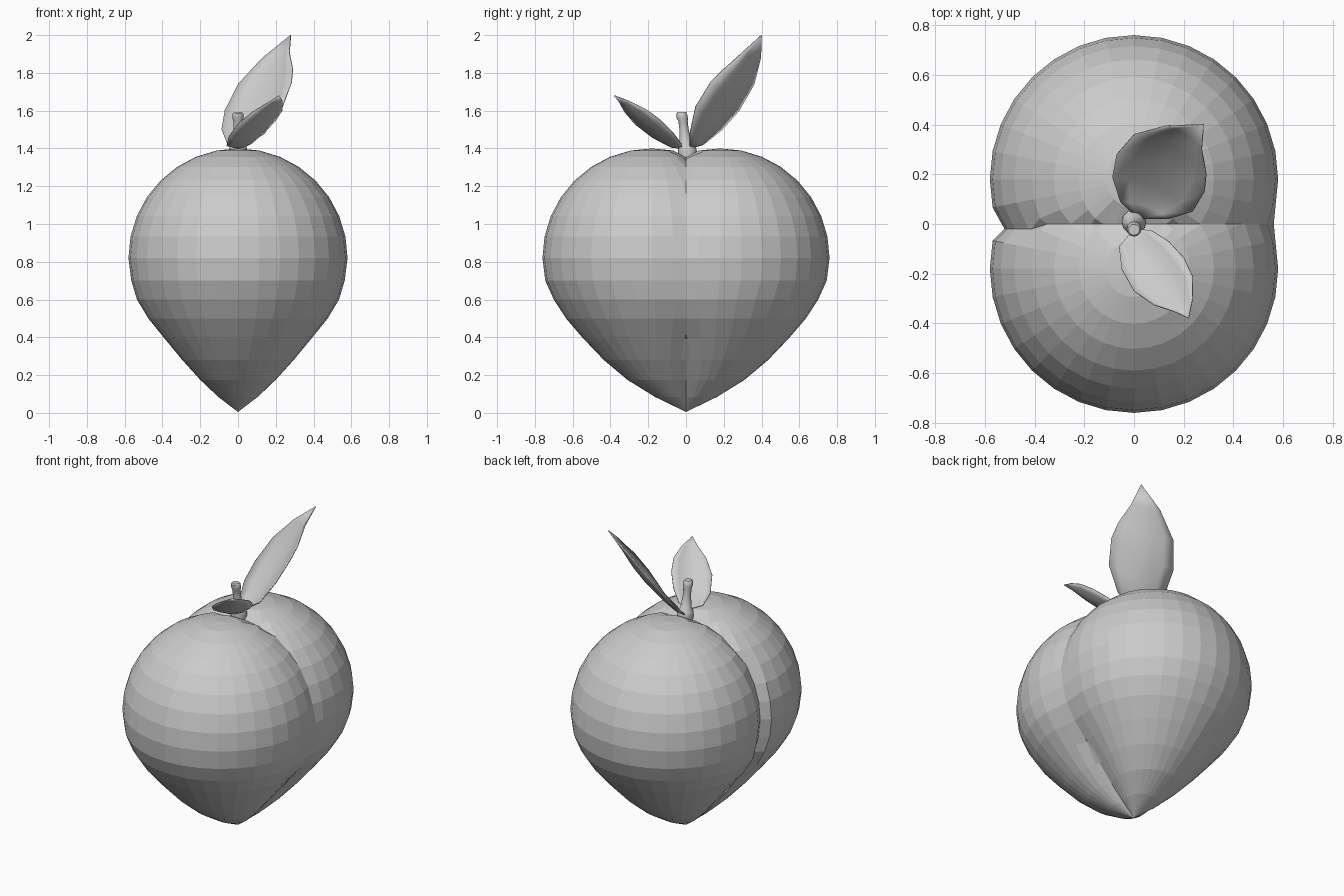
import bpy, bmesh, math
from mathutils import Vector

if "Cube" in bpy.data.objects:
    bpy.data.objects.remove(bpy.data.objects["Cube"])

grey = bpy.data.materials.new("plain_grey")
grey.diffuse_color = (0.6, 0.6, 0.6, 1)
grey.use_nodes = True
grey.node_tree.nodes["Principled BSDF"].inputs["Base Color"].default_value = grey.diffuse_color


def finish(name, bm, smooth):
    bmesh.ops.recalc_face_normals(bm, faces=bm.faces)
    for f in bm.faces:
        f.smooth = smooth
    me = bpy.data.meshes.new(name)
    bm.to_mesh(me)
    bm.free()
    me.materials.append(grey)
    ob = bpy.data.objects.new(name, me)
    bpy.context.collection.objects.link(ob)
    return ob


def loft(bm, rings, sides):
    """Rings of (z, radius, y centre); zero radius makes a pole."""
    rows = []
    for z, r, c in rings:
        if r < 1e-4:
            rows.append([bm.verts.new((0, c, z))] * sides)
        else:
            rows.append([bm.verts.new((r * math.cos(2 * math.pi * i / sides),
                                       c + r * math.sin(2 * math.pi * i / sides), z))
                         for i in range(sides)])
    for a, b in zip(rows, rows[1:]):
        for i in range(sides):
            j = (i + 1) % sides
            vs = list(dict.fromkeys([a[i], a[j], b[j], b[i]]))
            bm.faces.new(vs)
    return rows


# fruit: round lobe pulled to a point below, cut at y = 0 and mirrored
R, ZC, YC = 0.58, 0.82, 0.18
rings = [(ZC + R * math.cos(math.radians(11.25 * k)),
          R * math.sin(math.radians(11.25 * k)), YC) for k in range(9)]
rings += [(.70, .565, .18), (.60, .535, .165), (.50, .475, .16), (.395, .39, .155),
          (.28, .295, .14), (.175, .2, .11), (.085, .105, .06), (.005, 0, 0)]
bm = bmesh.new()
loft(bm, rings, 32)
bmesh.ops.bisect_plane(bm, geom=bm.verts[:] + bm.edges[:] + bm.faces[:], dist=1e-5,
                       plane_co=(0, 0, 0), plane_no=(0, 1, 0), clear_inner=True)
half = bm.verts[:] + bm.edges[:] + bm.faces[:]
dup = bmesh.ops.duplicate(bm, geom=half)["geom"]
for v in dup:
    if isinstance(v, bmesh.types.BMVert):
        v.co.y = -v.co.y
bmesh.ops.remove_doubles(bm, verts=bm.verts, dist=0.0005)
# crease: deep on the left, fading out low on the right, dipped under the stem
for v in bm.verts:
    if abs(v.co.y) < 1e-3 and v.co.z > 0.02:
        if v.co.x < -0.1:
            v.co.x *= 0.95
            if v.co.z < 1.2:
                v.co.y = -0.02
        elif v.co.x > 0.1 and v.co.z < 0.9:
            v.co.x *= 1.025
        if abs(v.co.x) < 0.2 and v.co.z > 1.2:
            v.co.z -= 0.015
finish("fruit", bm, False)

# stem with a flared foot and a knob on top
bm = bmesh.new()
rows = loft(bm, [(1.32, .045, .008), (1.385, .05, .008), (1.405, .047, .006), (1.425, .033, .0),
                 (1.50, .024, -.01), (1.545, .025, -.016), (1.56, .030, -.02),
                 (1.585, .028, -.023), (1.592, .022, -.023)], 12)
bm.faces.new(rows[-1])
bm.faces.new(rows[0])
stem = finish("stem", bm, True)


def leaf(name, left, right):
    """Cupped leaf between two edge lines that meet at base and tip."""
    left = [Vector(p) for p in left]
    right = [Vector(p) for p in right]
    axis = left[-1] - left[0]
    n = 6
    bm = bmesh.new()
    rows = []
    for a, b in zip(left, right):
        w = b - a
        if w.length < 1e-4:
            rows.append([bm.verts.new(a)] * (n + 1))
            continue
        down = axis.cross(w).normalized()
        if down.z > 0:
            down = -down
        rows.append([bm.verts.new(a + w * (i / n) + down * w.length * 0.12 * math.sin(math.pi * i / n))
                     for i in range(n + 1)])
    for a, b in zip(rows, rows[1:]):
        for i in range(n):
            bm.faces.new(list(dict.fromkeys([a[i], a[i + 1], b[i + 1], b[i]])))
    ob = finish(name, bm, True)
    mod = ob.modifiers.new("thickness", 'SOLIDIFY')
    mod.thickness = 0.005
    mod.offset = 0
    return ob


leaf("large_leaf",
     [(.02, .02, 1.40), (-.055, .09, 1.42), (-.087, .19, 1.50), (-.07, .28, 1.60),
      (0, .36, 1.74), (.13, .395, 1.88), (.28, .4, 2.0)],
     [(.02, .02, 1.40), (.14, .02, 1.48), (.235, .05, 1.62), (.283, .13, 1.75),
      (.29, .2, 1.82), (.272, .3, 1.91), (.28, .4, 2.0)])
leaf("small_leaf",
     [(0, -.02, 1.40), (-.06, -.09, 1.415), (-.05, -.18, 1.46), (0, -.27, 1.53),
      (.08, -.325, 1.595), (.17, -.355, 1.65), (.22, -.38, 1.68)],
     [(0, -.02, 1.40), (.07, -.025, 1.425), (.14, -.07, 1.485), (.2, -.135, 1.55),
      (.235, -.21, 1.605), (.235, -.3, 1.65), (.22, -.38, 1.68)])

# smooth shading with sharp edges on the stem
bpy.ops.object.select_all(action='DESELECT')
stem.select_set(True)
bpy.context.view_layer.objects.active = stem
bpy.ops.object.shade_smooth_by_angle(angle=math.radians(40))
